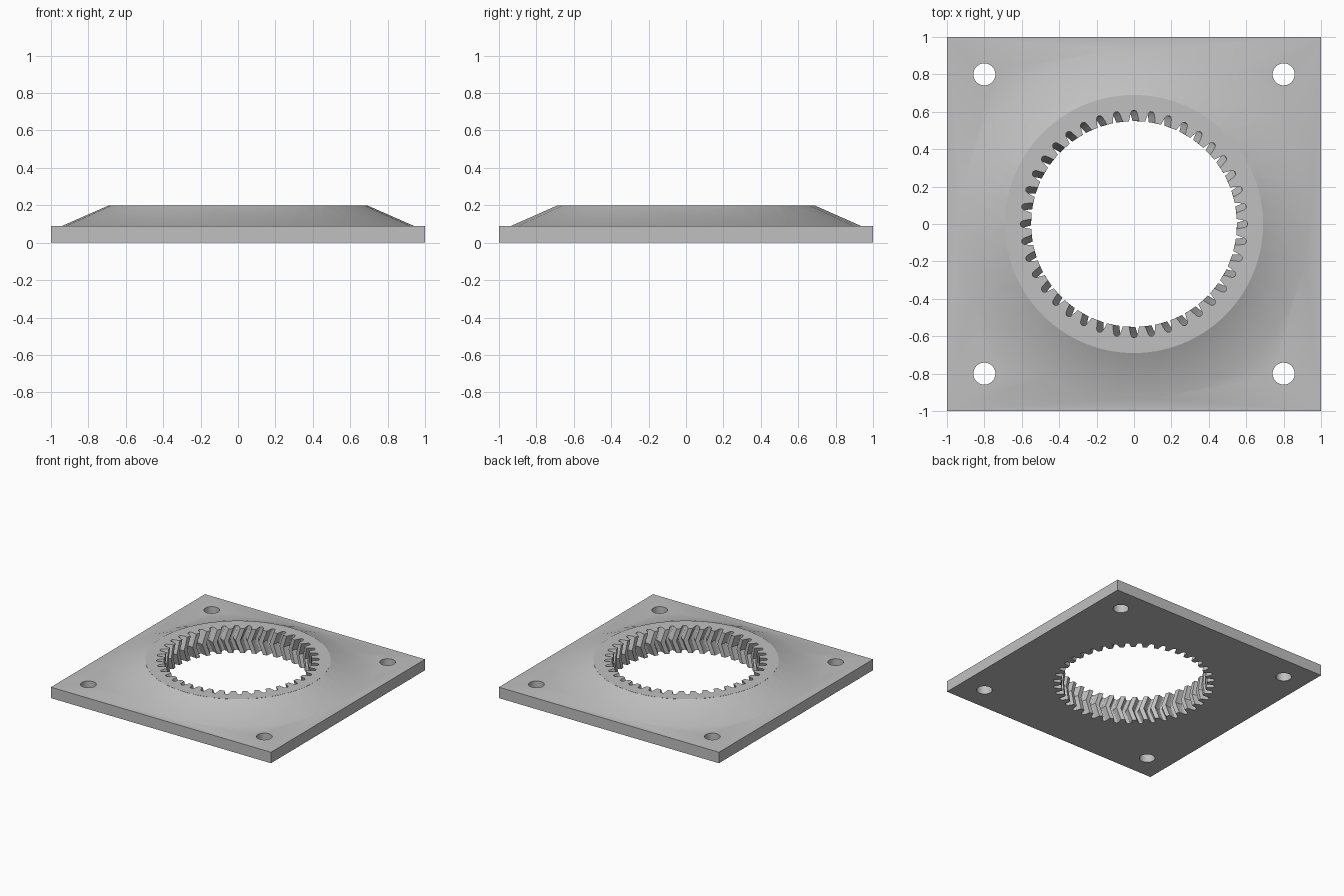
import bpy, bmesh
from math import cos, sin, pi, radians

cube = bpy.data.objects.get("Cube")
if cube:
    bpy.data.objects.remove(cube, do_unlink=True)

TOP, PLATE = 0.2, 0.09
TEETH, TWIST = 40, radians(3.6)
PITCH = 2 * pi / TEETH

grey = bpy.data.materials.new("light grey")
grey.use_nodes = True
colour = (0.53, 0.53, 0.53, 1)
grey.diffuse_color = colour
grey.node_tree.nodes["Principled BSDF"].inputs["Base Color"].default_value = colour


def ring(n, radius, phase=0.0):
    return [(radius * cos(phase + 2 * pi * i / n), radius * sin(phase + 2 * pi * i / n))
            for i in range(n)]


def loft(name, sections):
    """Closed solid through (outline, height) sections."""
    bm = bmesh.new()
    loops = [[bm.verts.new((x, y, z)) for x, y in pts] for pts, z in sections]
    n = len(loops[0])
    for a, b in zip(loops, loops[1:]):
        for i in range(n):
            j = (i + 1) % n
            bm.faces.new((a[i], a[j], b[j]))
            bm.faces.new((a[i], b[j], b[i]))
    bm.faces.new(loops[0][::-1])
    bm.faces.new(loops[-1])
    bmesh.ops.recalc_face_normals(bm, faces=bm.faces)
    mesh = bpy.data.meshes.new(name)
    bm.to_mesh(mesh)
    bm.free()
    mesh.materials.append(grey)
    obj = bpy.data.objects.new(name, mesh)
    bpy.context.scene.collection.objects.link(obj)
    return obj


def combine(target, tool, operation):
    mod = target.modifiers.new(operation.lower(), "BOOLEAN")
    mod.object, mod.operation, mod.solver = tool, operation, "EXACT"
    bpy.context.view_layer.objects.active = target
    bpy.ops.object.modifier_apply(modifier=mod.name)
    bpy.data.objects.remove(tool, do_unlink=True)


def tooth_outline(turn):
    """Bore outline with one tapered, rounded slot per pitch."""
    half = [(0.55, 2.75), (0.572, 2.25), (0.595, 1.65), (0.603, 1.2), (0.607, 0.5)]
    slot = [(r, -a) for r, a in half] + [(r, a) for r, a in reversed(half)]
    pts = []
    for k in range(TEETH):
        for r, a in slot:
            t = k * PITCH + turn + radians(a)
            pts.append((r * cos(t), r * sin(t)))
    return pts


# Square base plate
body = loft("ring_gear_housing", [(ring(4, 2 ** 0.5, pi / 4), 0), (ring(4, 2 ** 0.5, pi / 4), PLATE)])

# Faceted sloping collar and the round gear rim inside it
collar = loft("collar", [(ring(30, 0.94), 0.04), (ring(30, 0.94), PLATE), (ring(30, 0.69), TOP)])
combine(body, collar, "UNION")
rim = loft("gear_rim", [(ring(120, 0.69), 0.05), (ring(120, 0.69), TOP)])
combine(body, rim, "UNION")

# Herringbone bore: slots twist one way to mid height, then back
mid = TOP / 2
levels = [mid * (1 + f / 4) for f in range(-5, 6)]
bore = loft("bore_cutter", [(tooth_outline(TWIST * (1 - abs(z - mid) / mid)), z) for z in levels])
combine(body, bore, "DIFFERENCE")

# Four corner bolt holes
for sx in (-1, 1):
    for sy in (-1, 1):
        outline = [(x + 0.8 * sx, y + 0.8 * sy) for x, y in ring(30, 0.059)]
        hole = loft("bolt_hole_cutter", [(outline, -0.1), (outline, 0.3)])
        combine(body, hole, "DIFFERENCE")

# Smooth the shallow facets, keep machined edges crisp
bpy.ops.object.select_all(action="DESELECT")
body.select_set(True)
bpy.context.view_layer.objects.active = body
bpy.ops.object.shade_smooth_by_angle(angle=radians(30))
